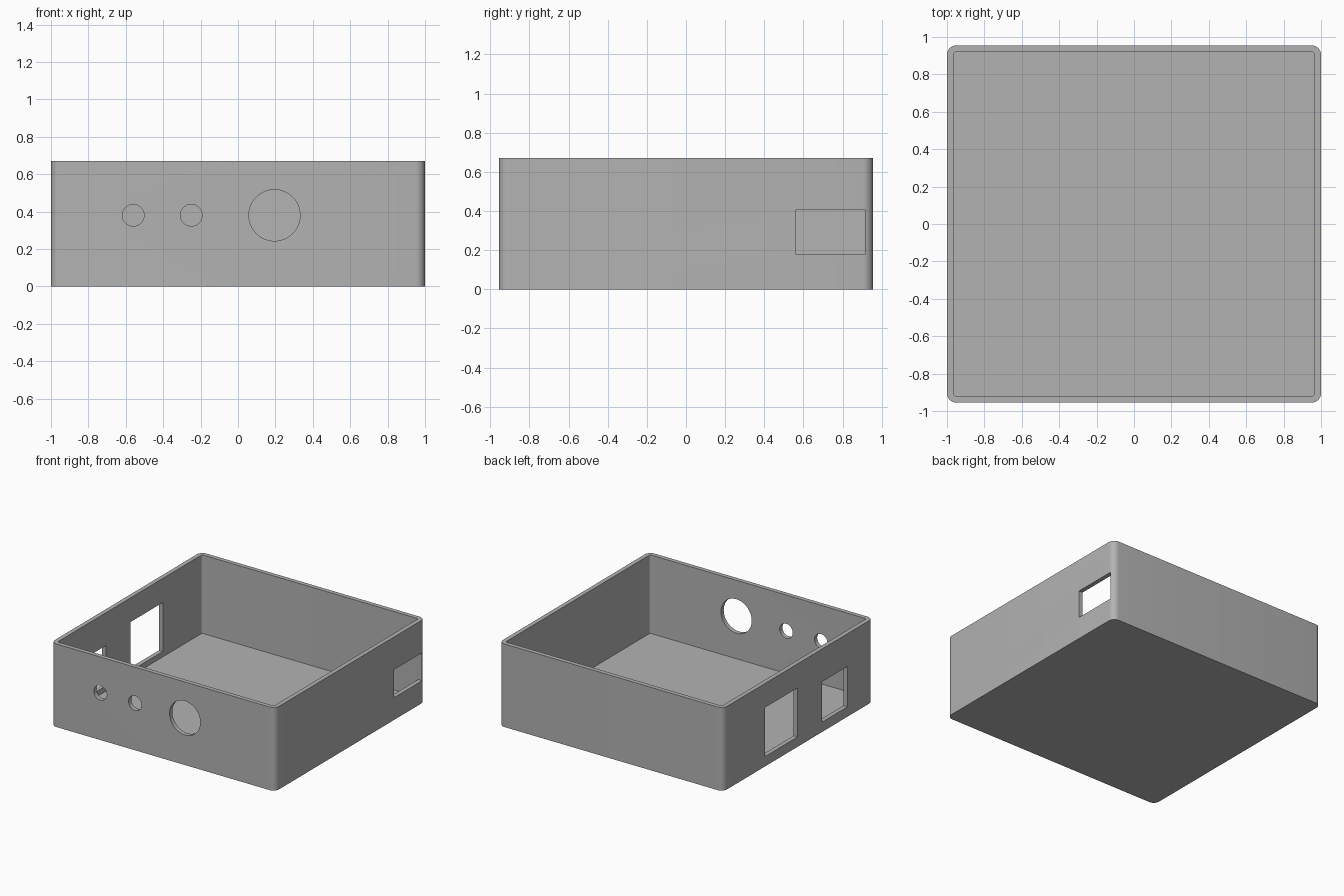
import bpy
import bmesh
from math import sin, cos, pi, radians
from mathutils import Matrix

HALF_X, HALF_Y, HEIGHT = 1.0, 0.955, 0.67
WALL, FLOOR = 0.035, 0.037

cube = bpy.data.objects.get("Cube")
if cube:
    bpy.data.objects.remove(cube, do_unlink=True)

grey = bpy.data.materials.new("plain grey")
grey.use_nodes = True
grey.diffuse_color = (0.45, 0.45, 0.45, 1)
grey.node_tree.nodes["Principled BSDF"].inputs["Base Color"].default_value = (0.45, 0.45, 0.45, 1)


def make_object(name, bm):
    bmesh.ops.recalc_face_normals(bm, faces=bm.faces)
    mesh = bpy.data.meshes.new(name)
    bm.to_mesh(mesh)
    bm.free()
    mesh.materials.append(grey)
    obj = bpy.data.objects.new(name, mesh)
    bpy.context.collection.objects.link(obj)
    return obj


def rounded_block(name, hx, hy, radius, z0, z1, steps=8):
    """Upright block with rounded vertical corners."""
    bm = bmesh.new()
    ring = []
    for corner, (sx, sy) in enumerate([(1, 1), (-1, 1), (-1, -1), (1, -1)]):
        for i in range(steps + 1):
            a = (corner + i / steps) * pi / 2
            ring.append(bm.verts.new((sx * (hx - radius) + radius * cos(a),
                                      sy * (hy - radius) + radius * sin(a), z0)))
    base = bm.faces.new(ring)
    top = bmesh.ops.extrude_face_region(bm, geom=[base])["geom"]
    bmesh.ops.translate(bm, vec=(0, 0, z1 - z0),
                        verts=[g for g in top if isinstance(g, bmesh.types.BMVert)])
    return make_object(name, bm)


def round_cutter(x, z, radius):
    """Cylinder running through the front wall."""
    bm = bmesh.new()
    matrix = Matrix.Translation((x, -HALF_Y, z)) @ Matrix.Rotation(pi / 2, 4, "X")
    bmesh.ops.create_cone(bm, cap_ends=True, segments=64, radius1=radius,
                          radius2=radius, depth=0.2, matrix=matrix)
    return make_object("hole_cutter", bm)


def window_cutter(side, y0, y1, z0, z1):
    """Box running through a side wall; side is +1 or -1."""
    bm = bmesh.new()
    matrix = (Matrix.Translation((side * HALF_X, (y0 + y1) / 2, (z0 + z1) / 2))
              @ Matrix.Diagonal((0.2, y1 - y0, z1 - z0, 1)))
    bmesh.ops.create_cube(bm, size=1, matrix=matrix)
    return make_object("window_cutter", bm)


def cut(target, cutter):
    mod = target.modifiers.new("cut", "BOOLEAN")
    mod.operation = "DIFFERENCE"
    mod.solver = "EXACT"
    mod.object = cutter
    bpy.context.view_layer.objects.active = target
    bpy.ops.object.modifier_apply(modifier=mod.name)
    bpy.data.objects.remove(cutter, do_unlink=True)


# Open-topped tray
tray = rounded_block("enclosure_tray", HALF_X, HALF_Y, 0.05, 0, HEIGHT)
cut(tray, rounded_block("pocket_cutter", HALF_X - WALL, HALF_Y - WALL, 0.015, FLOOR, HEIGHT + 0.2))

# Round holes in the front wall
for x, radius in [(-0.56, 0.058), (-0.25, 0.058), (0.195, 0.137)]:
    cut(tray, round_cutter(x, 0.38, radius))

# Rectangular openings in the side walls
for window in [(1, 0.56, 0.918, 0.18, 0.405),
               (-1, 0.005, 0.42, 0.08, 0.475),
               (-1, -0.63, -0.305, 0.08, 0.405)]:
    cut(tray, window_cutter(*window))

# Smooth corners and holes, crisp edges
bpy.ops.object.select_all(action="DESELECT")
tray.select_set(True)
bpy.context.view_layer.objects.active = tray
bpy.ops.object.shade_smooth_by_angle(angle=radians(30))
